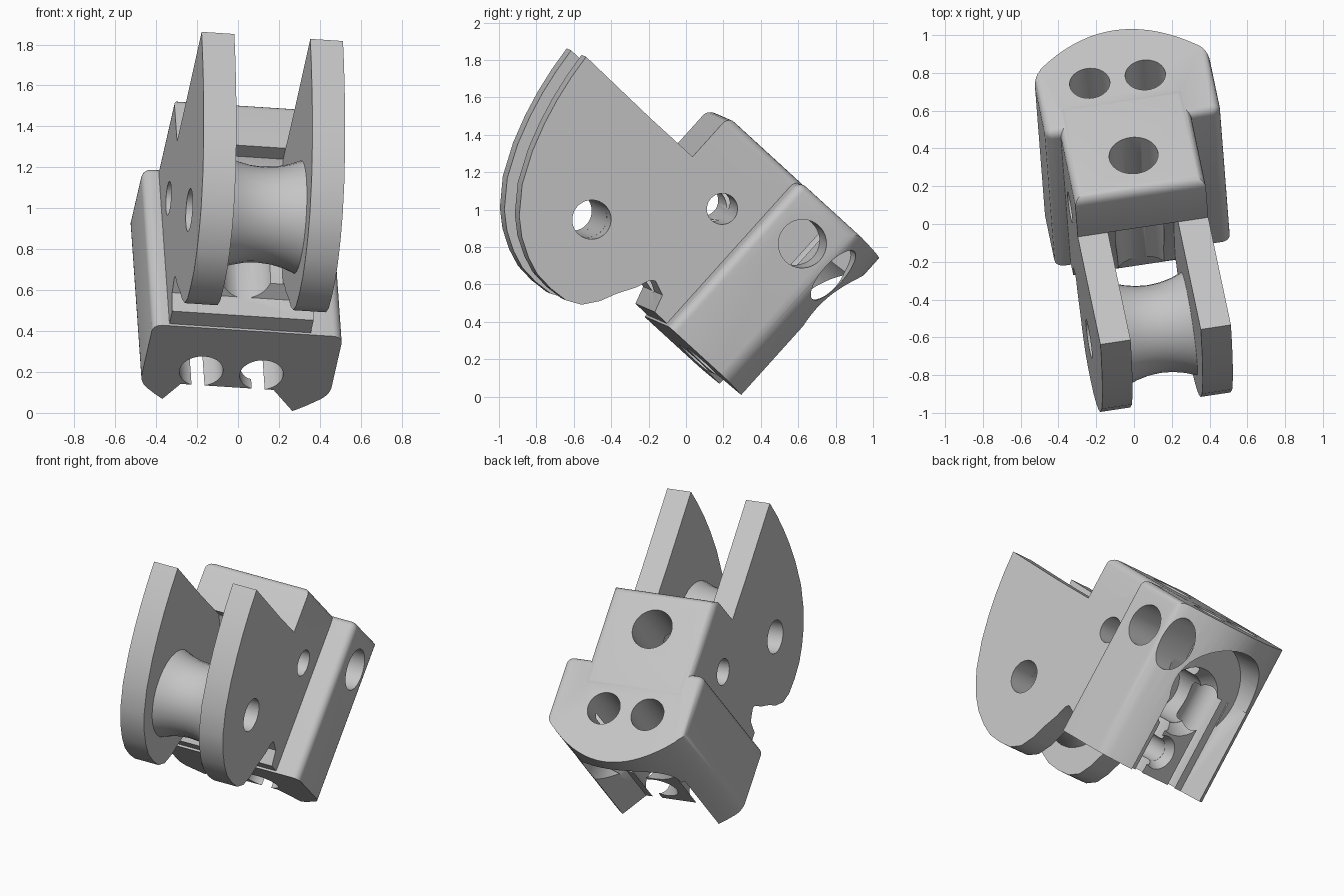
import bpy, bmesh, math
from mathutils import Matrix, Vector

if "Cube" in bpy.data.objects:
    bpy.data.objects.remove(bpy.data.objects["Cube"])

# Tilted local frame: a = across the width, b = up and back, c = up and forward
W = Vector((0.987, 0.148, -0.064)).normalized()
U = Vector((-0.052, 0.668, 0.742))
U = (U - W * U.dot(W)).normalized()
V = W.cross(U)
FRAME = Matrix((W, U, V)).transposed().to_4x4()

PLACE = {'a': lambda p, q, t: (t, p, q),
         'b': lambda p, q, t: (p, t, q),
         'c': lambda p, q, t: (p, q, t)}

grey = bpy.data.materials.new("plain grey")
grey.diffuse_color = (0.56, 0.56, 0.56, 1)
grey.use_nodes = True
grey.node_tree.nodes["Principled BSDF"].inputs["Base Color"].default_value = grey.diffuse_color


def prism(name, pts, axis, lo, hi, end_scale=1.0, bevel=None, width=0.05):
    """Extrude a closed profile along a local axis, optionally tapered or bevelled."""
    bm = bmesh.new()
    n = len(pts)
    cx, cy = sum(p[0] for p in pts) / n, sum(p[1] for p in pts) / n
    f = PLACE[axis]
    r0 = [bm.verts.new(f(p, q, lo)) for p, q in pts]
    r1 = [bm.verts.new(f(cx + (p - cx) * end_scale, cy + (q - cy) * end_scale, hi)) for p, q in pts]
    bm.faces.new(r0)
    bm.faces.new(r1)
    for i in range(n):
        j = (i + 1) % n
        bm.faces.new((r0[i], r0[j], r1[j], r1[i]))
    bmesh.ops.recalc_face_normals(bm, faces=bm.faces)
    if bevel:
        edges = [e for e in bm.edges if e.calc_face_angle(0) > 0.6 and bevel(e)]
        bmesh.ops.bevel(bm, geom=edges, offset=width, segments=5, profile=0.5,
                        affect='EDGES', clamp_overlap=True)
    me = bpy.data.meshes.new(name)
    bm.to_mesh(me)
    bm.free()
    ob = bpy.data.objects.new(name, me)
    bpy.context.collection.objects.link(ob)
    me.materials.append(grey)
    return ob


def disc(p, q, r, n=40, ry=None):
    ry = ry or r
    return [(p + r * math.cos(2 * math.pi * i / n), q + ry * math.sin(2 * math.pi * i / n))
            for i in range(n)]


def combine(ob, other, op):
    m = ob.modifiers.new("combine", 'BOOLEAN')
    m.operation, m.solver, m.object = op, 'EXACT', other
    bpy.context.view_layer.objects.active = ob
    bpy.ops.object.modifier_apply(modifier=m.name)
    bpy.data.objects.remove(other)


def finish(ob, angle=35):
    ob.data.transform(FRAME)
    bpy.ops.object.select_all(action='DESELECT')
    ob.select_set(True)
    bpy.context.view_layer.objects.active = ob
    bpy.ops.object.shade_smooth_by_angle(angle=math.radians(angle))


# Wide base block with a bowed underside, rounded except at its low end
belly = [(-0.47 + 0.94 * i / 20, -0.03 - 0.24 * (1 - (i / 10 - 1) ** 2)) for i in range(21)]
body = prism("hinge_body", belly + [(0.47, 0.39), (-0.47, 0.39)], 'b', 0.19, 1.24,
             bevel=lambda e: max(v.co.y for v in e.verts) > 0.3 and
             min(v.co.z for v in e.verts) > -0.04)

# Core block with the hollow that faces the spool
LEFT, RIGHT = -0.389, 0.311
core = prism("core", [(0.2, 0.2), (0.205, 0.48), (0.3, 0.51), (0.33, 0.59), (0.45, 0.6), (0.7, 0.66),
                      (0.9, 0.74), (0.955, 0.81), (0.955, 0.89), (1.245, 0.89), (1.245, 0.2)],
             'a', LEFT, RIGHT, bevel=lambda e: min(v.co.y for v in e.verts) > 1.2)
combine(body, core, 'UNION')

# Two fan-shaped side plates
fan = [(0.36, 0.25), (0.355, 0.494), (0.35, 0.565), (0.311, 0.615), (0.235, 0.644), (0.139, 0.7),
       (0.05, 0.74), (-0.03, 0.80), (-0.07, 0.88), (-0.078, 0.984), (-0.07, 1.09), (-0.036, 1.185),
       (0.02, 1.285), (0.094, 1.372), (0.23, 1.475), (0.4, 1.555), (0.55, 1.605), (0.689, 1.64),
       (0.83, 1.665), (0.965, 1.68), (0.955, 1.2), (0.955, 0.25)]
for lo, hi in ((LEFT, LEFT + 0.162), (RIGHT - 0.162, RIGHT)):
    combine(body, prism("plate", fan, 'a', lo, hi), 'UNION')

# Holes and the underside pocket
cutters = [
    (disc(0.342, 1.068, 0.105), 'a', -0.8, 0.8, 1),                 # spool axle
    (disc(0.856, 0.582, 0.083), 'a', -0.8, 0.8, 1),                 # cross pin
    (disc(-0.035, 0.636, 0.13), 'b', 0.0, 1.5, 1),                  # single long bore
    (disc(-0.184, 0.077, 0.107), 'b', 0.0, 1.5, 1),                 # paired long bores
    (disc(0.114, 0.077, 0.107), 'b', 0.0, 1.5, 1),
    (disc(1.0, 0.158, 0.13), 'a', 0.22, 0.8, 1),                    # blind side hole
    (disc(0.99, -0.09, 0.17, ry=0.07), 'a', 0.2, 0.8, 1),           # side slot
    ([(-0.27, -0.025), (0.19, -0.025), (0.37, -0.25), (0.37, -0.5),
      (-0.41, -0.5), (-0.41, -0.25)], 'b', 0.0, 0.8, 1),            # channel
    (disc(0.0, 0.8, 0.345, 48), 'c', -0.5, -0.03, 0.92),            # round pocket
    (disc(0.03, 0.70, 0.25), 'c', -0.06, 0.05, 0.66),               # large flared bore
    (disc(0.03, 0.70, 0.163), 'c', -0.1, 0.28, 1),
    (disc(0.03, 0.35, 0.13), 'c', -0.06, 0.03, 0.6),                # small flared bore
    (disc(0.03, 0.35, 0.077), 'c', -0.1, 0.25, 1),
]
for pts, axis, lo, hi, s in cutters:
    combine(body, prism("cutter", pts, axis, lo, hi, s), 'DIFFERENCE')
finish(body)

# Waisted spool between the plates
bm = bmesh.new()
x0, x1 = LEFT + 0.155, RIGHT - 0.155
outer = [(x0 + (x1 - x0) * i / 6, 0.235 + 0.045 * (i / 3 - 1) ** 2) for i in range(7)]
section = outer + [(x1, 0.105), (x0, 0.105)]
N = 28
rings = []
for k in range(N):
    t = 2 * math.pi * k / N
    rings.append([bm.verts.new((x, 0.342 + r * math.cos(t), 1.068 + r * math.sin(t)))
                  for x, r in section])
for k in range(N):
    A, B = rings[k], rings[(k + 1) % N]
    for i in range(len(section)):
        j = (i + 1) % len(section)
        bm.faces.new((A[i], A[j], B[j], B[i]))
bmesh.ops.recalc_face_normals(bm, faces=bm.faces)
me = bpy.data.meshes.new("spool")
bm.to_mesh(me)
bm.free()
me.materials.append(grey)
spool = bpy.data.objects.new("spool", me)
bpy.context.collection.objects.link(spool)
finish(spool)
